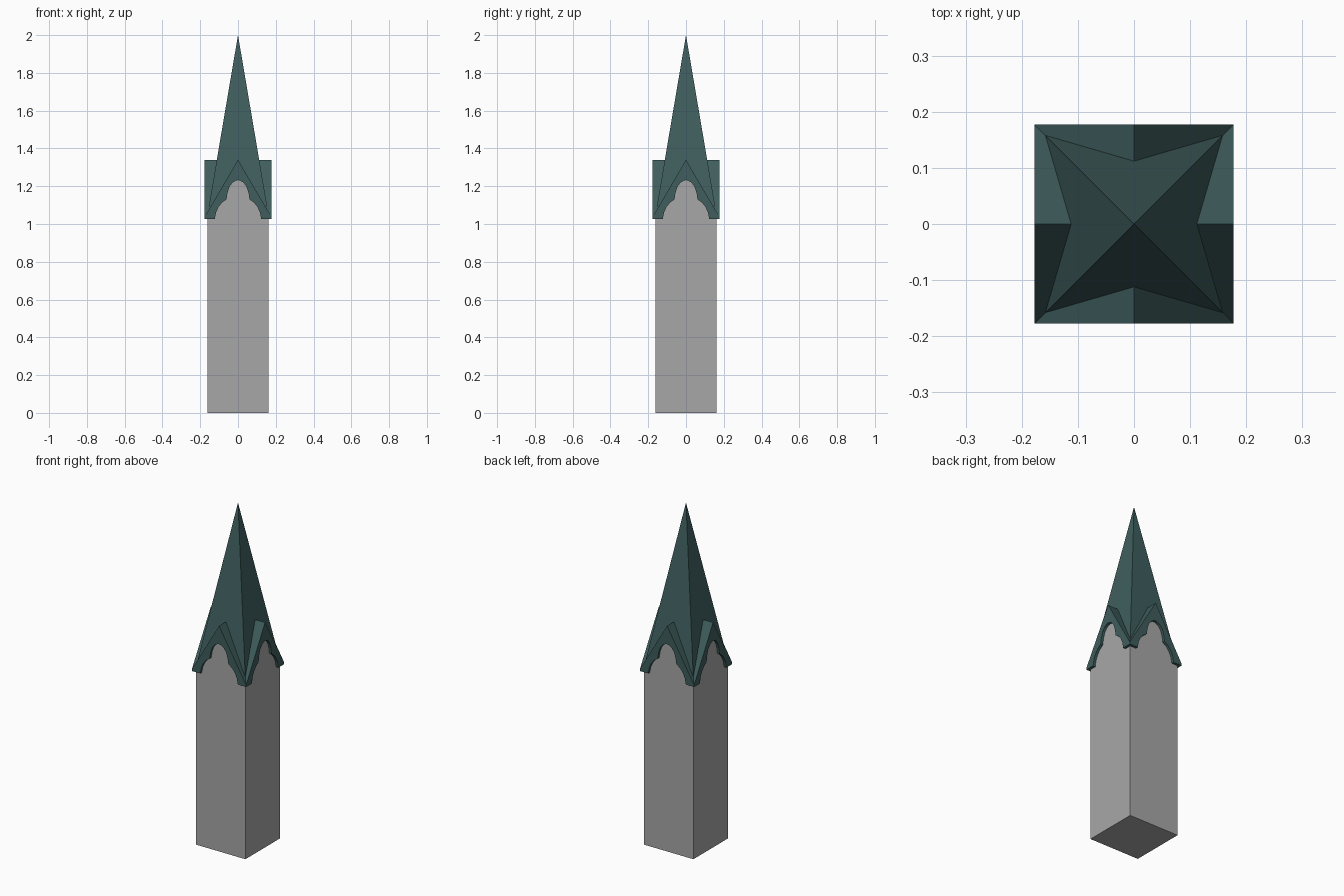
import bpy
import bmesh
from math import pi
from mathutils import Matrix

cube = bpy.data.objects.get("Cube")
if cube:
    bpy.data.objects.remove(cube, do_unlink=True)

WALL, EAVE = 0.162, 0.177       # half widths of tower and gable fronts
BASE, PEAK, TOP = 1.026, 1.34, 2.0
VALLEY, RIDGE_END = 0.158, 0.112
SLOPE = 1.709                   # gable roof pitch


def gable_z(x):
    return PEAK - SLOPE * abs(x)


def material(name, color):
    mat = bpy.data.materials.new(name)
    mat.use_nodes = True
    mat.diffuse_color = color
    mat.node_tree.nodes["Principled BSDF"].inputs["Base Color"].default_value = color
    return mat


def four_sided(name, side_faces, extra_faces, mat):
    """Repeat the faces of one side around z and weld them into one object."""
    bm = bmesh.new()
    for quarter in range(4):
        turn = Matrix.Rotation(quarter * pi / 2, 3, 'Z')
        for face in side_faces:
            bm.faces.new([bm.verts.new(turn @ Matrix.Identity(3) @ to_vec(p)) for p in face])
    for face in extra_faces:
        bm.faces.new([bm.verts.new(p) for p in face])
    bmesh.ops.remove_doubles(bm, verts=bm.verts, dist=0.0002)
    bmesh.ops.recalc_face_normals(bm, faces=bm.faces)
    mesh = bpy.data.meshes.new(name)
    bm.to_mesh(mesh)
    bm.free()
    mesh.materials.append(mat)
    obj = bpy.data.objects.new(name, mesh)
    bpy.context.collection.objects.link(obj)
    return obj


def to_vec(p):
    return Matrix.Translation(p).to_translation()


stone = material("grey stone", (0.39, 0.39, 0.39, 1))
slate = material("dark green slate", (0.05, 0.11, 0.11, 1))

# Tower: square shaft whose walls rise into gables under the roof
shoulder, wall_peak, centre = 1.045, 1.31, (0, 0, 1.31)
left, right, peak = (-WALL, -WALL, shoulder), (WALL, -WALL, shoulder), (0, -WALL, wall_peak)
foot = [(-WALL, -WALL, 0), (WALL, -WALL, 0), (WALL, WALL, 0), (-WALL, WALL, 0)]
four_sided("tower", [
    [foot[0], foot[1], right, peak, left],
    [right, centre, peak],
    [left, peak, centre],
], [foot[::-1]], stone)

# Trefoil arch outline, right half from crown to foot
half_arch = [(0.012, 1.229), (0.028, 1.22), (0.045, 1.198), (0.056, 1.165), (0.061, 1.13),
             (0.085, 1.113), (0.103, 1.09), (0.116, 1.062), (0.123, BASE)]
lower_edge = ([(-EAVE, BASE)] + [(-x, z) for x, z in reversed(half_arch)]
              + [(0, 1.232)] + half_arch + [(EAVE, BASE)])

# Roof side: gable front, arch reveal, gable slopes and spire faces
corner_z = gable_z(EAVE)
front_edge = [(x, -EAVE, z) for x, z in lower_edge]
back_edge = [(max(-WALL, min(WALL, x)), -WALL, z) for x, z in lower_edge]
gable_peak, ridge_end, apex = (0, -EAVE, PEAK), (0, -RIDGE_END, PEAK), (0, 0, TOP)

roof_side = [front_edge + [(EAVE, -EAVE, corner_z), gable_peak, (-EAVE, -EAVE, corner_z)]]
for i in range(len(front_edge) - 1):
    roof_side.append([front_edge[i + 1], front_edge[i], back_edge[i], back_edge[i + 1]])
for s in (-1, 1):
    corner = (s * EAVE, -EAVE, corner_z)
    valley = (s * VALLEY, -VALLEY, gable_z(VALLEY))
    roof_side.append([gable_peak, corner, valley, ridge_end][::s])
    roof_side.append([ridge_end, valley, apex][::s])

four_sided("spire_roof", roof_side, [], slate)
